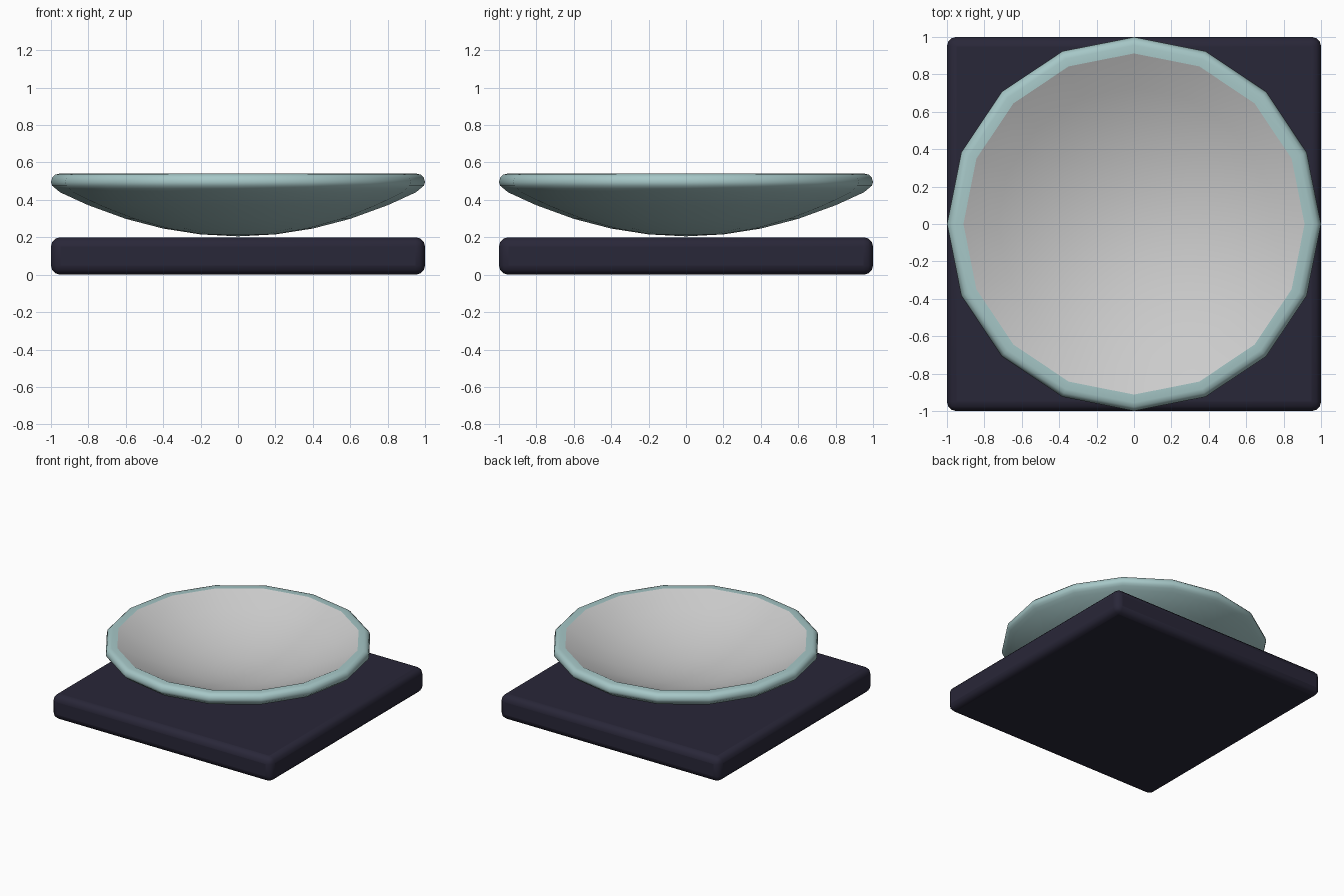
import bpy, bmesh, math

if "Cube" in bpy.data.objects:
    bpy.data.objects.remove(bpy.data.objects["Cube"])

SIDES = 16


def material(name, rgb):
    m = bpy.data.materials.new(name)
    m.diffuse_color = (*rgb, 1)
    m.use_nodes = True
    m.node_tree.nodes["Principled BSDF"].inputs["Base Color"].default_value = m.diffuse_color
    return m


def finish(obj, mat=None, angle=45):
    if mat:
        obj.data.materials.append(mat)
    bpy.ops.object.select_all(action='DESELECT')
    obj.select_set(True)
    bpy.context.view_layer.objects.active = obj
    bpy.ops.object.shade_smooth_by_angle(angle=math.radians(angle))


def lathe(name, profile, mat=None, closed=False, angle=45):
    """Spin an (r, z) profile about z; points at r = 0 become poles."""
    bm = bmesh.new()
    rings = []
    for r, z in profile:
        if r == 0:
            rings.append([bm.verts.new((0, 0, z))] * SIDES)
        else:
            rings.append([bm.verts.new((r * math.cos(a), r * math.sin(a), z))
                          for a in (2 * math.pi * i / SIDES for i in range(SIDES))])
    pairs = list(zip(rings, rings[1:]))
    if closed:
        pairs.append((rings[-1], rings[0]))
    for lo, hi in pairs:
        for i in range(SIDES):
            j = (i + 1) % SIDES
            quad = [lo[i], lo[j], hi[j], hi[i]]
            bm.faces.new(list(dict.fromkeys(quad)))
    me = bpy.data.meshes.new(name)
    bm.to_mesh(me)
    bm.free()
    obj = bpy.data.objects.new(name, me)
    bpy.context.collection.objects.link(obj)
    finish(obj, mat, angle)
    return obj


navy = material("dark_navy", (0.022, 0.02, 0.04))
teal = material("pale_teal", (0.38, 0.57, 0.57))

# Square base slab with rounded edges
bpy.ops.mesh.primitive_cube_add(size=1, location=(0, 0, 0.1))
base = bpy.context.object
base.name = "base"
base.scale = (2, 2, 0.2)
bpy.ops.object.transform_apply(location=False, rotation=False, scale=True)
bev = base.modifiers.new("round_edges", 'BEVEL')
bev.width = 0.05
bev.segments = 3
finish(base, navy)

# Underside of the dish, with the rounded rim on top of it
radii = (0, 0.2, 0.4, 0.6, 0.8, 0.95)
under = [(r, 0.205 + 0.26 * r * r) for r in radii]
rim = [(0.976, 0.461), (0.993, 0.475), (1.0, 0.495), (0.993, 0.52),
       (0.978, 0.535), (0.955, 0.54), (0.912, 0.54)]
lathe("dish_shell", under + rim, teal, angle=60)

# Concave grey inside of the dish, running up to the rim
inner = [(0.912 * t, 0.29 + 0.25 * t * t) for t in (1, 0.8, 0.6, 0.4, 0.2, 0)]
lathe("dish_inside", inner)
